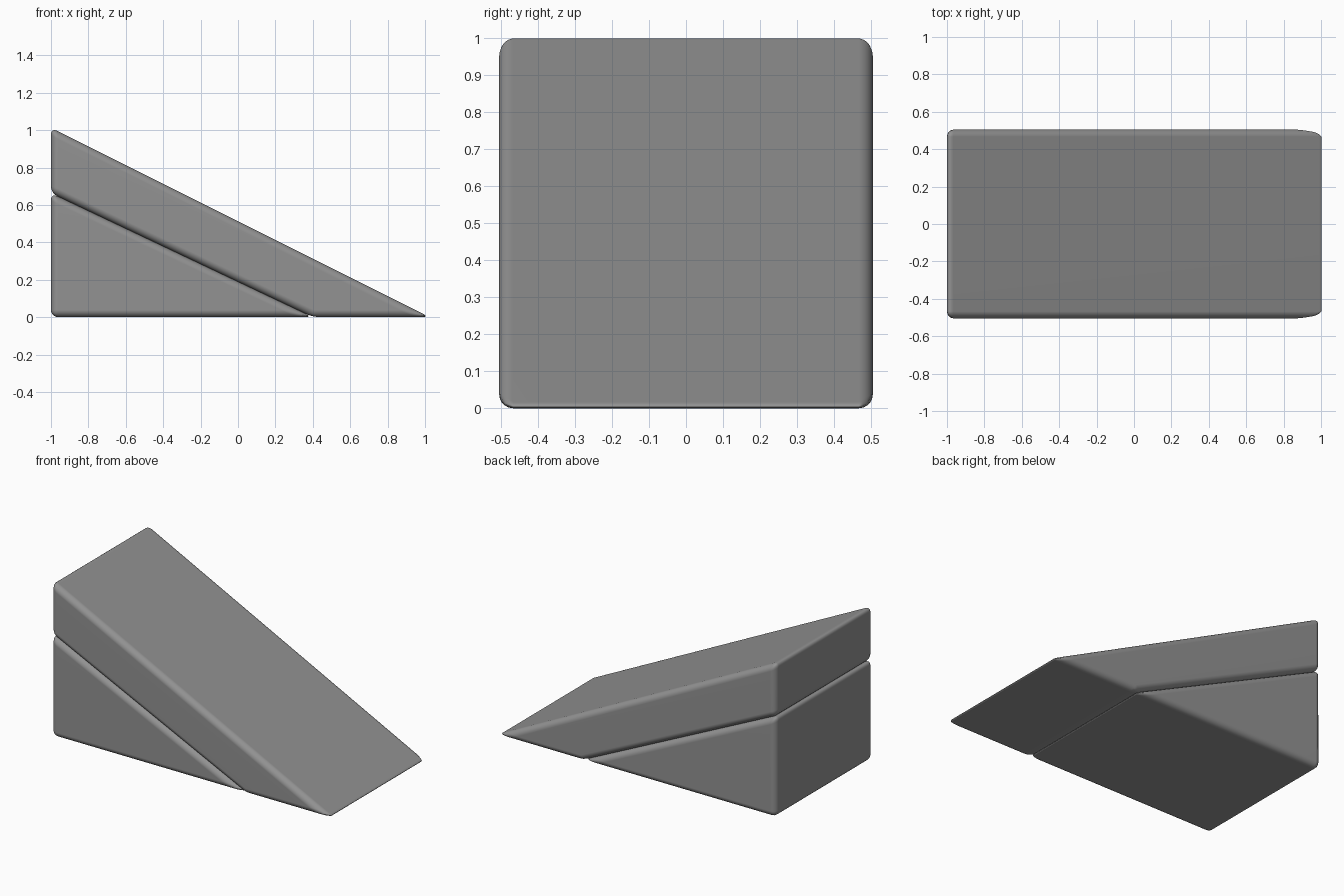
import bpy, bmesh

if "Cube" in bpy.data.objects:
    bpy.data.objects.remove(bpy.data.objects["Cube"])

HALF_WIDTH = 0.505
BEVEL = 0.038

# dark grey foam
dark_grey = bpy.data.materials.new("dark_grey")
dark_grey.diffuse_color = (0.29, 0.29, 0.29, 1)
dark_grey.use_nodes = True
dark_grey.node_tree.nodes["Principled BSDF"].inputs["Base Color"].default_value = dark_grey.diffuse_color


def prism(name, profile):
    """Extrude an XZ profile across the width and round its edges."""
    bm = bmesh.new()
    face = bm.faces.new([bm.verts.new((x, -HALF_WIDTH, z)) for x, z in profile])
    ext = bmesh.ops.extrude_face_region(bm, geom=[face])
    verts = [v for v in ext["geom"] if isinstance(v, bmesh.types.BMVert)]
    bmesh.ops.translate(bm, verts=verts, vec=(0, 2 * HALF_WIDTH, 0))
    bmesh.ops.recalc_face_normals(bm, faces=bm.faces)
    # round every edge
    bmesh.ops.bevel(bm, geom=list(bm.edges), offset=BEVEL, offset_type='OFFSET',
                    segments=5, profile=0.5, affect='EDGES', clamp_overlap=False)
    bmesh.ops.recalc_face_normals(bm, faces=bm.faces)
    for f in bm.faces:
        f.smooth = True
    mesh = bpy.data.meshes.new(name)
    bm.to_mesh(mesh)
    bm.free()
    mesh.materials.append(dark_grey)
    obj = bpy.data.objects.new(name, mesh)
    bpy.context.collection.objects.link(obj)
    # keep the large flat faces flat
    mod = obj.modifiers.new("weighted_normals", 'WEIGHTED_NORMAL')
    mod.keep_sharp = True
    return obj


# lower triangular block
prism("lower_wedge", [(-1, 0), (0.40, 0), (-1, 0.663)])

# sloping slab resting on it and reaching the ground
prism("upper_slope", [(-1, 0.663), (0.40, 0), (1.025, 0), (-1, 1.0125)])
